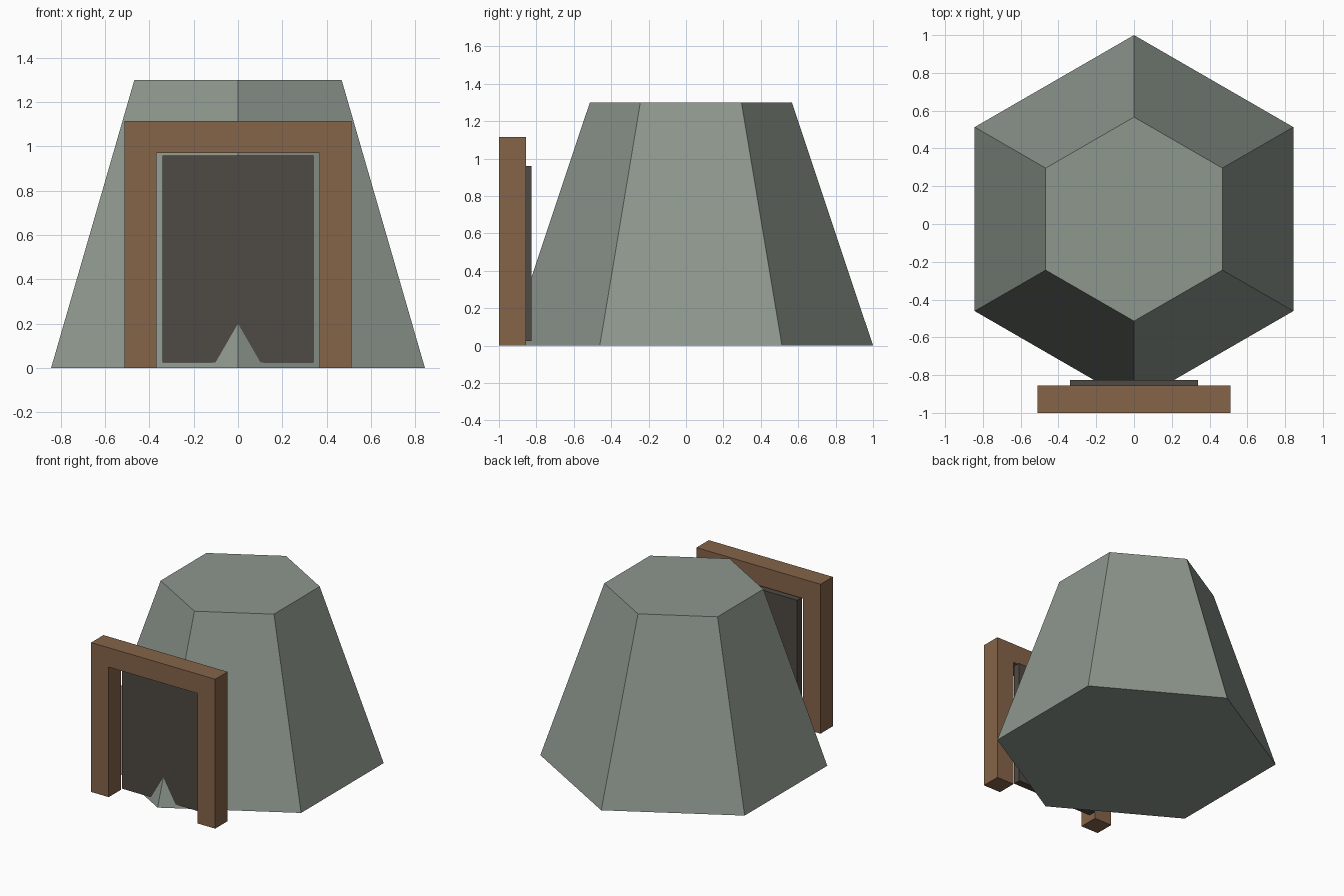
import bpy, bmesh, math

if "Cube" in bpy.data.objects:
    bpy.data.objects.remove(bpy.data.objects["Cube"])

def material(name, rgb):
    m = bpy.data.materials.new(name)
    m.diffuse_color = (*rgb, 1)
    m.use_nodes = True
    m.node_tree.nodes["Principled BSDF"].inputs["Base Color"].default_value = m.diffuse_color
    return m

STONE = material("grey green stone", (0.27, 0.31, 0.27))
WOOD = material("brown wood", (0.235, 0.127, 0.065))
DARK = material("dark panel", (0.078, 0.067, 0.056))

def finish(name, bm, mat):
    bmesh.ops.recalc_face_normals(bm, faces=bm.faces)
    mesh = bpy.data.meshes.new(name)
    bm.to_mesh(mesh)
    bm.free()
    mesh.materials.append(mat)
    ob = bpy.data.objects.new(name, mesh)
    bpy.context.collection.objects.link(ob)
    return ob

def extrude_front(name, outline, y0, y1, mat):
    """Extrude an (x, z) outline from y0 back to y1."""
    bm = bmesh.new()
    face = bm.faces.new([bm.verts.new((x, y0, z)) for x, z in outline])
    new = bmesh.ops.extrude_face_region(bm, geom=[face])["geom"]
    verts = [g for g in new if isinstance(g, bmesh.types.BMVert)]
    bmesh.ops.translate(bm, verts=verts, vec=(0, y1 - y0, 0))
    return finish(name, bm, mat)

# Six-sided tapered body, one corner facing the front
HEIGHT, R_BASE, R_TOP, Y_MID = 1.3, 0.974, 0.54, 0.026
bm = bmesh.new()
rings = []
for r, z in ((R_BASE, 0), (R_TOP, HEIGHT)):
    angles = [math.radians(30 + 60 * i) for i in range(6)]
    rings.append([bm.verts.new((r * math.cos(a), Y_MID + r * math.sin(a), z)) for a in angles])
    bm.faces.new(rings[-1])
for i in range(6):
    j = (i + 1) % 6
    bm.faces.new((rings[0][i], rings[0][j], rings[1][j], rings[1][i]))
finish("tapered_body", bm, STONE)

# Door frame: two posts and a lintel in one piece
half = [(0.512, 1.115), (0.512, 0), (0.367, 0), (0.367, 0.97)]
extrude_front("door_frame", half + [(-x, z) for x, z in reversed(half)], -1.0, -0.855, WOOD)

# Door panel set into the body, whose front corner pokes through at the foot
extrude_front("door_panel", [(-0.34, 0.025), (0.34, 0.025), (0.34, 0.96), (-0.34, 0.96)],
              -0.881, -0.826, DARK)
